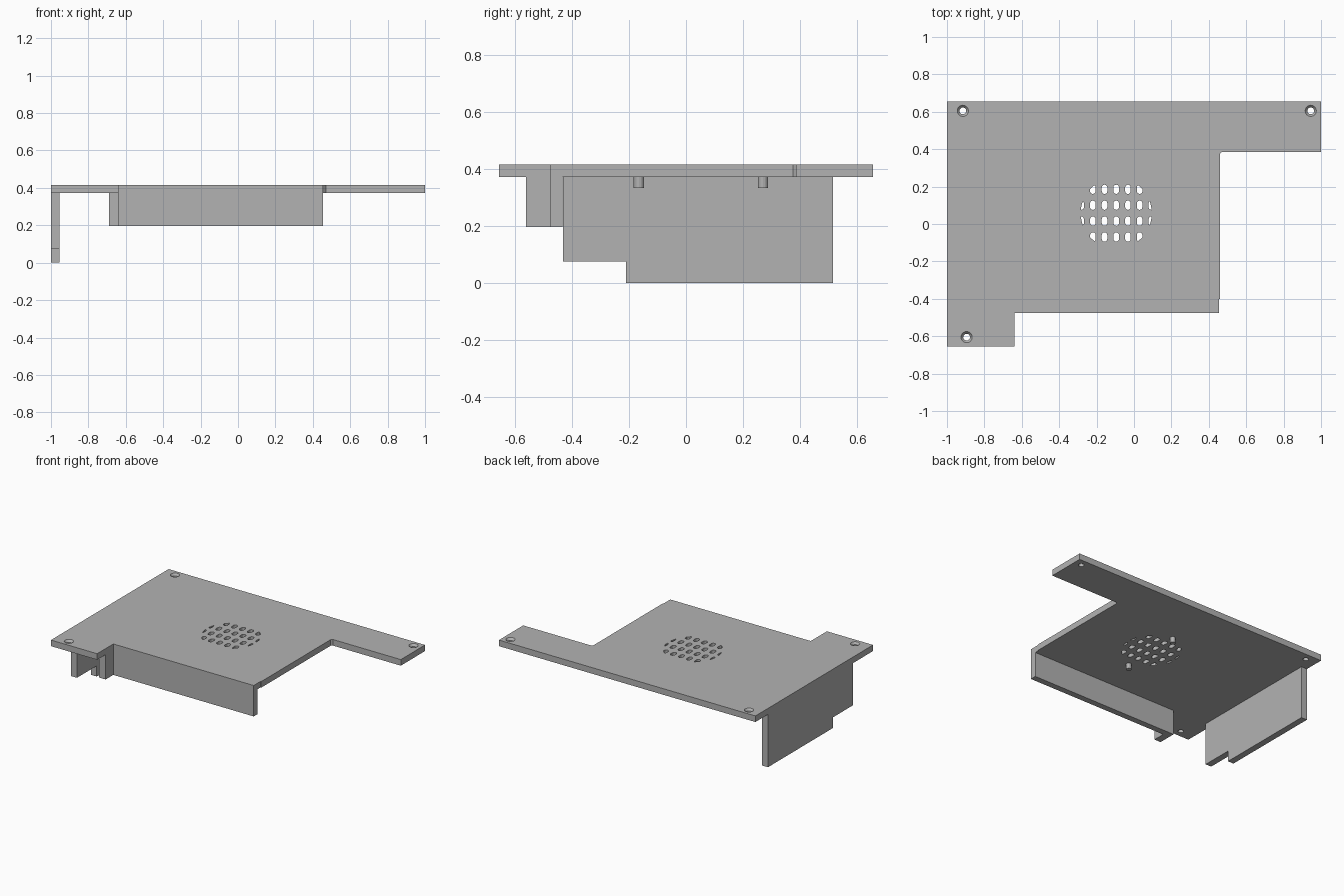
import bpy, math
from mathutils import Vector

cube = bpy.data.objects.get("Cube")
if cube:
    bpy.data.objects.remove(cube)

TOP, UNDER = 0.415, 0.372

grey = bpy.data.materials.new("plain grey")
grey.use_nodes = True
grey.diffuse_color = (0.45, 0.45, 0.45, 1)
grey.node_tree.nodes["Principled BSDF"].inputs["Base Color"].default_value = grey.diffuse_color


def loft(name, rings):
    """Closed solids, each a list of stacked rings of points."""
    verts, faces = [], []
    for solid in rings:
        base, n = len(verts), len(solid[0])
        for ring in solid:
            verts += ring
        faces.append([base + i for i in reversed(range(n))])
        for k in range(len(solid) - 1):
            a = base + k * n
            for i in range(n):
                j = (i + 1) % n
                faces.append([a + i, a + j, a + n + j, a + n + i])
        end = base + (len(solid) - 1) * n
        faces.append([end + i for i in range(n)])
    mesh = bpy.data.meshes.new(name)
    mesh.from_pydata(verts, [], faces)
    mesh.materials.append(grey)
    obj = bpy.data.objects.new(name, mesh)
    bpy.context.collection.objects.link(obj)
    return obj


def prism(outline, z0, z1):
    return [[(x, y, z) for x, y in outline] for z in (z0, z1)]


def circle(x, y, r, z, n=24):
    return [(x + r * math.cos(math.tau * i / n), y + r * math.sin(math.tau * i / n), z)
            for i in range(n)]


def slot(x, y, w, h):
    """Upright slot with rounded ends, counter-clockwise."""
    r, pts = w / 2, []
    for start, side in ((0, 1), (math.pi, -1)):
        for i in range(7):
            a = start + math.pi * i / 6
            pts.append((x + r * math.cos(a), y + side * (h / 2 - r) + r * math.sin(a)))
    return pts


def boolean(target, cutter, operation):
    mod = target.modifiers.new(operation, 'BOOLEAN')
    mod.operation, mod.object, mod.solver = operation, cutter, 'EXACT'
    bpy.context.view_layer.update()
    baked = bpy.data.meshes.new_from_object(
        target.evaluated_get(bpy.context.evaluated_depsgraph_get()))
    target.modifiers.clear()
    target.data = baked
    bpy.data.objects.remove(cutter)


# Top plate with two cut-away corners
plate = loft("top_plate", [prism(
    [(-1, -0.655), (-0.64, -0.655), (-0.64, -0.475), (0.455, -0.475), (0.455, -0.4),
     (0.46, -0.4), (0.46, 0.375), (0.47, 0.385), (1, 0.385), (1, 0.655), (-1, 0.655)],
    UNDER, TOP)])

# Countersunk screw holes
screws = [(-0.915, 0.605), (0.945, 0.605), (-0.895, -0.605)]
boolean(plate, loft("screw_cutter", [
    [circle(x, y, 0.018, UNDER - 0.02), circle(x, y, 0.018, TOP - 0.015),
     circle(x, y, 0.03, TOP), circle(x, y, 0.03, TOP + 0.02)]
    for x, y in screws]), 'DIFFERENCE')

# Round grille of slots, trimmed to a circle
gx, gy = -0.095, 0.058
slots = loft("slot_cutter", [
    prism(slot(gx + 0.0625 * c, gy + 0.085 * r, 0.03, 0.05), UNDER - 0.02, TOP + 0.02)
    for c in range(-3, 4) for r in (-1.5, -0.5, 0.5, 1.5)
    if abs(c) < 3 or abs(r) < 1])
disc = loft("disc_cutter", [[circle(gx, gy, 0.19, z, 48) for z in (UNDER - 0.05, TOP + 0.05)]])
boolean(slots, disc, 'INTERSECT')
boolean(plate, slots, 'DIFFERENCE')

# Stepped side wall, drawn in the y-z plane
profile = [(-0.43, UNDER), (-0.43, 0.075), (-0.21, 0.075), (-0.21, 0), (0.515, 0), (0.515, UNDER)]
loft("side_wall", [[[(x, y, z) for y, z in profile] for x in (-1, -0.955)]])

# Front wall with a short return at its end
loft("front_wall", [prism(
    [(-0.69, -0.56), (-0.64, -0.56), (-0.64, -0.475), (0.455, -0.475),
     (0.455, -0.432), (-0.69, -0.432)], 0.197, UNDER)])

# Locating pegs under the plate
for name, y in (("front_peg", -0.165), ("back_peg", 0.27)):
    loft(name, [[circle(gx, y, 0.018, z, 12) for z in (0.333, UNDER)]])
